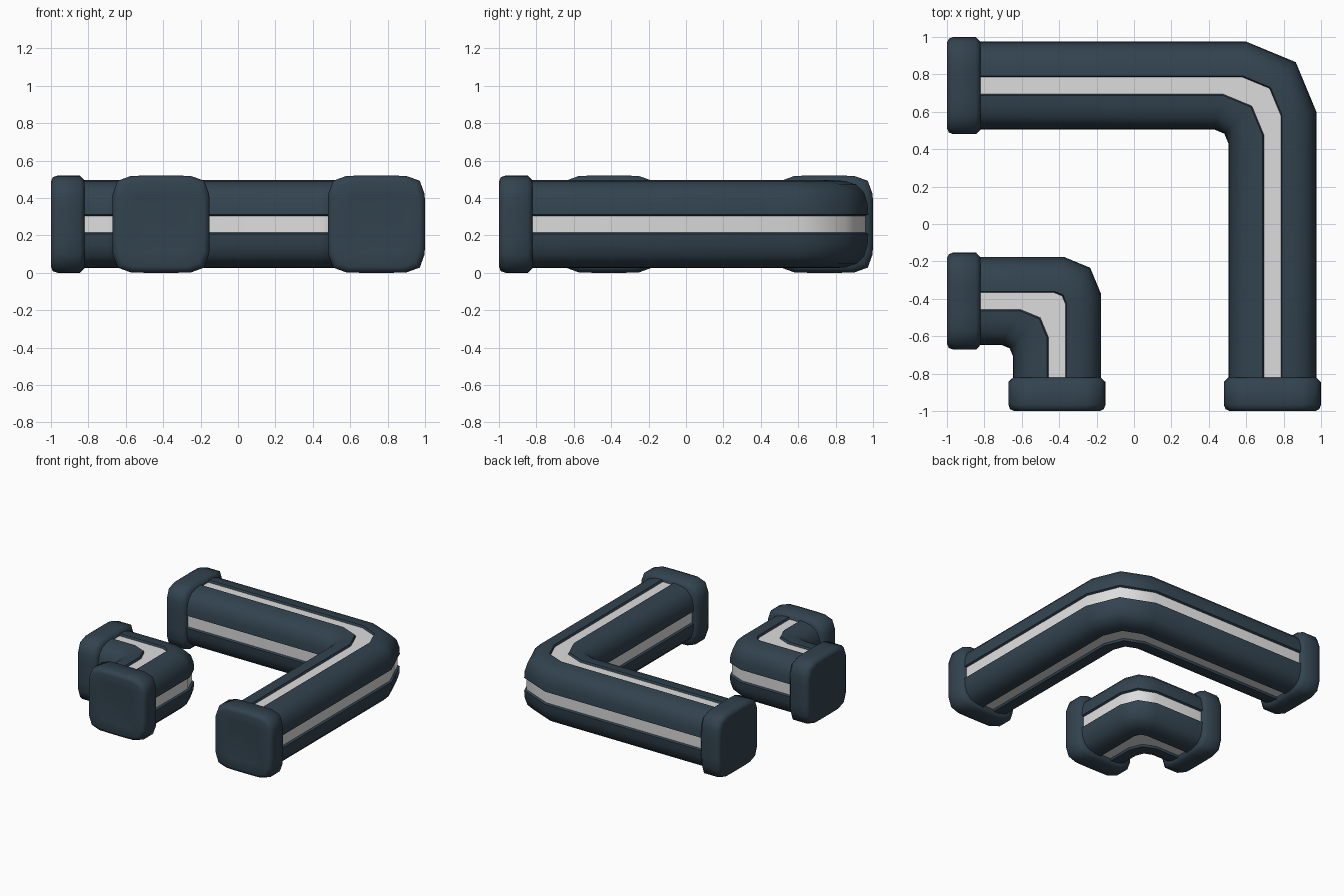
import bpy, bmesh, math

if "Cube" in bpy.data.objects:
    bpy.data.objects.remove(bpy.data.objects["Cube"])


def material(name, rgb):
    m = bpy.data.materials.new(name)
    m.diffuse_color = (*rgb, 1)
    m.use_nodes = True
    m.node_tree.nodes["Principled BSDF"].inputs["Base Color"].default_value = m.diffuse_color
    return m


DARK = material("dark slate blue", (0.032, 0.056, 0.078))
LIGHT = material("light grey", (0.72, 0.72, 0.72))
ZC = 0.26  # height of the pipe centre line


def finish(name, bm, mats):
    bmesh.ops.recalc_face_normals(bm, faces=bm.faces)
    me = bpy.data.meshes.new(name)
    bm.to_mesh(me)
    bm.free()
    for m in mats:
        me.materials.append(m)
    ob = bpy.data.objects.new(name, me)
    bpy.context.collection.objects.link(ob)
    bpy.ops.object.select_all(action='DESELECT')
    ob.select_set(True)
    bpy.context.view_layer.objects.active = ob
    bpy.ops.object.shade_smooth_by_angle(angle=math.radians(50))


def four_way(quarter):
    """Repeat a quarter of a cross-section around its centre."""
    pts = []
    for _ in range(4):
        pts += quarter
        quarter = [(-b, a) for a, b in quarter]
    return pts


# Pipe section: the first edge of each quarter is the recessed stripe
SECTION = four_way([(.219, -.045), (.219, .045), (.235, .052), (.231, .11),
                    (.212, .17), (.17, .212), (.11, .231), (.052, .235)])
CAP = four_way([(.26, -.08), (.26, .08), (.258, .16), (.232, .232), (.16, .258)])


def cut_at(t, knots):
    """Corner cut length, interpolated across the pipe width."""
    for (t0, c0), (t1, c1) in zip(knots, knots[1:]):
        if t <= t1:
            return c0 + (c1 - c0) * (t - t0) / (t1 - t0)
    return knots[-1][1]


def elbow_pipe(name, c, knots):
    bm = bmesh.new()
    rows = []
    for t, z in SECTION:
        k, p = cut_at(t, knots), c + t
        m = p - 0.293 * k
        path = [(-0.9, p), (p - k, p), (m, m), (p, p - k), (p, -0.9)]
        rows.append([bm.verts.new((x, y, ZC + z)) for x, y in path])
    n = len(rows)
    for j in range(n):
        a, b = rows[j], rows[(j + 1) % n]
        for i in range(4):
            f = bm.faces.new((a[i], a[i + 1], b[i + 1], b[i]))
            f.material_index = 1 if j % 8 == 0 else 0
    bm.faces.new([r[0] for r in rows])
    bm.faces.new([r[-1] for r in rows])
    finish(name, bm, (DARK, LIGHT))


def end_cap(name, c, along_x):
    bm = bmesh.new()
    rings = []
    for d, s in ((-.82, .90), (-.845, 1), (-.965, 1), (-.99, .965),
                 (-1, .88), (-.992, .6)):
        ring = []
        for u, v in CAP:
            x, y = (d, c + u * s) if along_x else (c + u * s, d)
            ring.append(bm.verts.new((x, y, ZC + v * s)))
        rings.append(ring)
    for a, b in zip(rings, rings[1:]):
        for i in range(len(a)):
            j = (i + 1) % len(a)
            bm.faces.new((a[i], a[j], b[j], b[i]))
    bm.faces.new(rings[0])
    bm.faces.new(rings[-1])
    finish(name, bm, (DARK,))


# Large and small elbows, each with a flange on both ends
for size, c, knots in (
        ("large", .74, [(-.235, .075), (-.045, .22), (.045, .205), (.235, .375)]),
        ("small", -.412, [(-.235, .06), (-.045, .15), (.045, .06), (.235, .195)])):
    elbow_pipe(size + "_elbow_pipe", c, knots)
    end_cap(size + "_left_end_cap", c, True)
    end_cap(size + "_front_end_cap", c, False)
